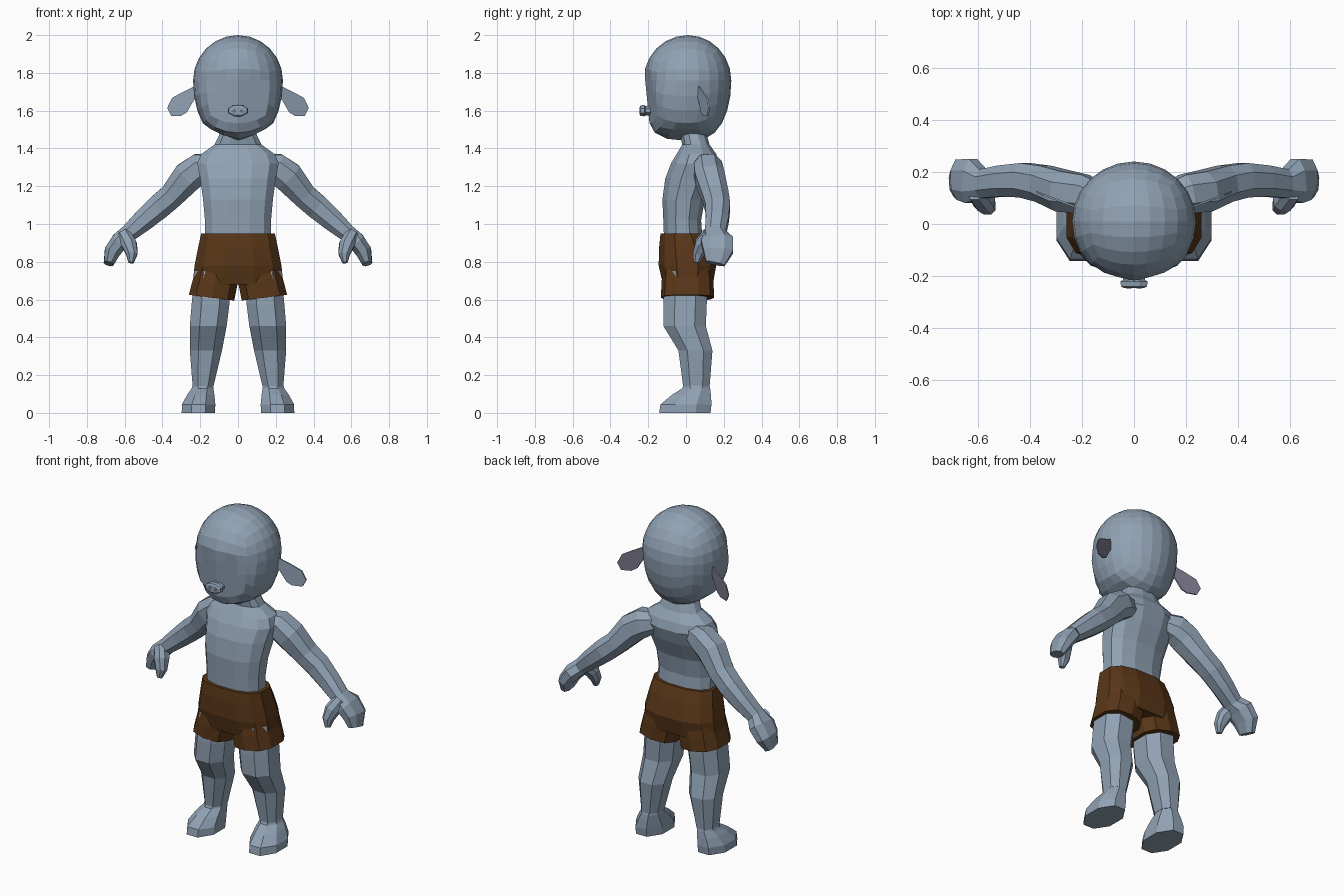
import bpy, bmesh
from math import sin, cos, pi, tan, copysign
from mathutils import Vector

cube = bpy.data.objects.get("Cube")
if cube:
    bpy.data.objects.remove(cube)


def material(name, rgb):
    m = bpy.data.materials.new(name)
    m.use_nodes = True
    m.diffuse_color = (*rgb, 1)
    m.node_tree.nodes["Principled BSDF"].inputs["Base Color"].default_value = (*rgb, 1)
    return m


skin = material("blue grey skin", (0.28, 0.36, 0.455))
cloth = material("brown cloth", (0.1, 0.037, 0.009))
ear_back = material("purple grey", (0.185, 0.175, 0.235))


def finish(name, bm, *mats, mirror=False):
    bmesh.ops.recalc_face_normals(bm, faces=bm.faces)
    mesh = bpy.data.meshes.new(name)
    bm.to_mesh(mesh)
    bm.free()
    for m in mats:
        mesh.materials.append(m)
    ob = bpy.data.objects.new(name, mesh)
    bpy.context.collection.objects.link(ob)
    if mirror:
        ob.modifiers.new("Mirror", "MIRROR").use_mirror_merge = False
    return ob


def oval(c, u, v, n=8, p=0.85):
    """Rounded-square ring around c with half axes u and v."""
    c, u, v = Vector(c), Vector(u), Vector(v)
    soft = lambda t: copysign(abs(t) ** p, t)
    angles = [2 * pi * (i + 0.5) / n for i in range(n)]
    k = 1 / max(soft(cos(a)) for a in angles)
    return [c + (u * soft(cos(a)) + v * soft(sin(a))) * k for a in angles]


def slab(z, x0, x1, y0, y1, n=8, p=0.85):
    """Level ring filling a rectangle."""
    return oval(((x0 + x1) / 2, (y0 + y1) / 2, z), ((x1 - x0) / 2, 0, 0), (0, (y1 - y0) / 2, 0), n, p)


def loft(name, rings, mat, mirror=False):
    bm = bmesh.new()
    loops = [[bm.verts.new(p) for p in r] for r in rings]
    for a, b in zip(loops, loops[1:]):
        for i in range(len(a)):
            j = (i + 1) % len(a)
            bm.faces.new((a[i], a[j], b[j], b[i]))
    bm.faces.new(loops[0])
    bm.faces.new(loops[-1])
    return finish(name, bm, mat, mirror=mirror)


def limb(name, path, mat):
    """Tube along a path of (point, thickness, depth), mirrored."""
    pts = [Vector(p) for p, _, _ in path]
    rings = []
    for i, (p, thick, depth) in enumerate(path):
        t = pts[min(i + 1, len(pts) - 1)] - pts[max(i - 1, 0)]
        side = t.cross(Vector((0, 1, 0))).normalized()
        fwd = side.cross(t).normalized()
        rings.append(oval(p, side * thick, fwd * depth))
    return loft(name, rings, mat, True)


# Head: spherified cube with a flattened, ridged face and a V-shaped jaw
bm = bmesh.new()
bmesh.ops.create_cube(bm, size=2)
bmesh.ops.subdivide_edges(bm, edges=bm.edges[:], cuts=5, use_grid_fill=True)
for vert in bm.verts:
    n = Vector([tan(c * pi / 4) for c in vert.co]).normalized()
    r = max(Vector((n.x, n.y)).length, 1e-4)
    k = r ** -0.3 if n.z < 0 else 1
    z = 1.76 + n.z * (0.32 if n.z < 0 else 0.24)
    depth = 0.23
    if n.y < 0:
        depth = 0.235 + 0.05 * min(1, max(0, -3 * n.z))
    x, y = n.x * k * 0.238, 0.01 + n.y * k * depth
    z = max(z, 1.43 + 0.5 * abs(x))
    if z < 1.85:
        y = max(y, -0.22 + 0.3 * abs(x) + 0.1 * (1.8 - z))
    if z < 1.53:
        y = max(y, -0.2 + 0.75 * (1.53 - z))
    vert.co = (x, y, z)
finish("head", bm, skin)

# Snout and nostrils
loft("snout", [oval((0, y, 1.6), (w, 0, 0), (0, 0, h), 8, 1)
               for y, w, h in ((-0.16, 0.04, 0.024), (-0.215, 0.042, 0.025),
                               (-0.22, 0.052, 0.03), (-0.24, 0.05, 0.028), (-0.245, 0.04, 0.02))], skin)
loft("nostrils", [oval((0.02, y, 1.598), (0.01, 0, 0), (0, 0, 0.009), 6, 1)
                  for y in (-0.241, -0.247)], ear_back, True)

# Ears: thin drooping leaves swept backwards
outline = [(0.2, 1.7), (0.228, 1.73), (0.3, 1.695), (0.35, 1.667), (0.375, 1.614),
           (0.354, 1.572), (0.3, 1.573), (0.27, 1.592), (0.24, 1.645)]
bm = bmesh.new()
leaf = [[bm.verts.new((x, 0.06 + 0.38 * (x - 0.22) + d, z)) for x, z in outline] for d in (0, 0.008)]
for loop in leaf:
    bm.faces.new(loop)
for i in range(len(outline)):
    j = (i + 1) % len(outline)
    bm.faces.new((leaf[0][i], leaf[0][j], leaf[1][j], leaf[1][i]))
bmesh.ops.recalc_face_normals(bm, faces=bm.faces)
for f in bm.faces:
    f.material_index = int(len(f.verts) > 4 and f.normal.y > 0)
finish("ears", bm, skin, ear_back, mirror=True)

# Torso, sloping shoulders and neck
loft("torso", [slab(z, -w, w, f, b, 12, 0.8) for z, w, f, b in (
    (0.88, 0.175, -0.115, 0.09), (1.02, 0.175, -0.12, 0.08), (1.13, 0.185, -0.125, 0.1),
    (1.24, 0.2, -0.11, 0.15), (1.32, 0.215, -0.08, 0.175), (1.37, 0.195, -0.05, 0.16),
    (1.42, 0.125, -0.02, 0.125), (1.47, 0.1, -0.03, 0.11), (1.53, 0.09, -0.03, 0.1))], skin)

# Arms running into flat hands, with thumbs
limb("arms", [
    ((0.1, 0.09, 1.32), 0.05, 0.05), ((0.2, 0.115, 1.295), 0.08, 0.075),
    ((0.265, 0.125, 1.25), 0.082, 0.078), ((0.35, 0.155, 1.15), 0.066, 0.07),
    ((0.42, 0.168, 1.09), 0.066, 0.066), ((0.5, 0.165, 1.02), 0.058, 0.06),
    ((0.58, 0.155, 0.95), 0.046, 0.055), ((0.625, 0.165, 0.91), 0.047, 0.085),
    ((0.665, 0.17, 0.855), 0.043, 0.078), ((0.685, 0.155, 0.79), 0.026, 0.05)], skin)
limb("thumbs", [
    ((0.6, 0.13, 0.94), 0.036, 0.045), ((0.575, 0.085, 0.89), 0.04, 0.04),
    ((0.562, 0.065, 0.84), 0.03, 0.03), ((0.566, 0.055, 0.795), 0.014, 0.016)], skin)

# Shorts: seat and two flared legs with slanted hems
loft("shorts_seat", [slab(z, -w, w, f, b, 12, 0.75) for z, w, f, b in (
    (0.95, 0.195, -0.135, 0.1), (0.88, 0.21, -0.142, 0.13),
    (0.78, 0.23, -0.145, 0.16), (0.68, 0.24, -0.122, 0.142))], cloth)
loft("shorts_legs", [oval((x, 0.008, z), (w, 0, slant), (0, d, 0), 10, 0.75)
                     for x, z, w, slant, d in ((0.115, 0.8, 0.1, 0, 0.12),
                                               (0.122, 0.69, 0.12, 0.005, 0.133),
                                               (0.14, 0.61, 0.12, 0.015, 0.135))], cloth, True)

# Legs and feet
loft("legs", [slab(*r) for r in (
    (0.75, 0.05, 0.23, -0.11, 0.11), (0.58, 0.045, 0.245, -0.12, 0.11),
    (0.46, 0.06, 0.255, -0.12, 0.105), (0.33, 0.085, 0.255, -0.04, 0.14),
    (0.14, 0.13, 0.24, -0.015, 0.125))], skin, True)
loft("feet", [slab(*r, p=1) for r in (
    (0.16, 0.135, 0.235, -0.01, 0.12), (0.13, 0.13, 0.245, -0.02, 0.128),
    (0.095, 0.125, 0.27, -0.075, 0.132), (0.045, 0.12, 0.297, -0.135, 0.135),
    (0.0, 0.122, 0.298, -0.142, 0.13))], skin, True)
